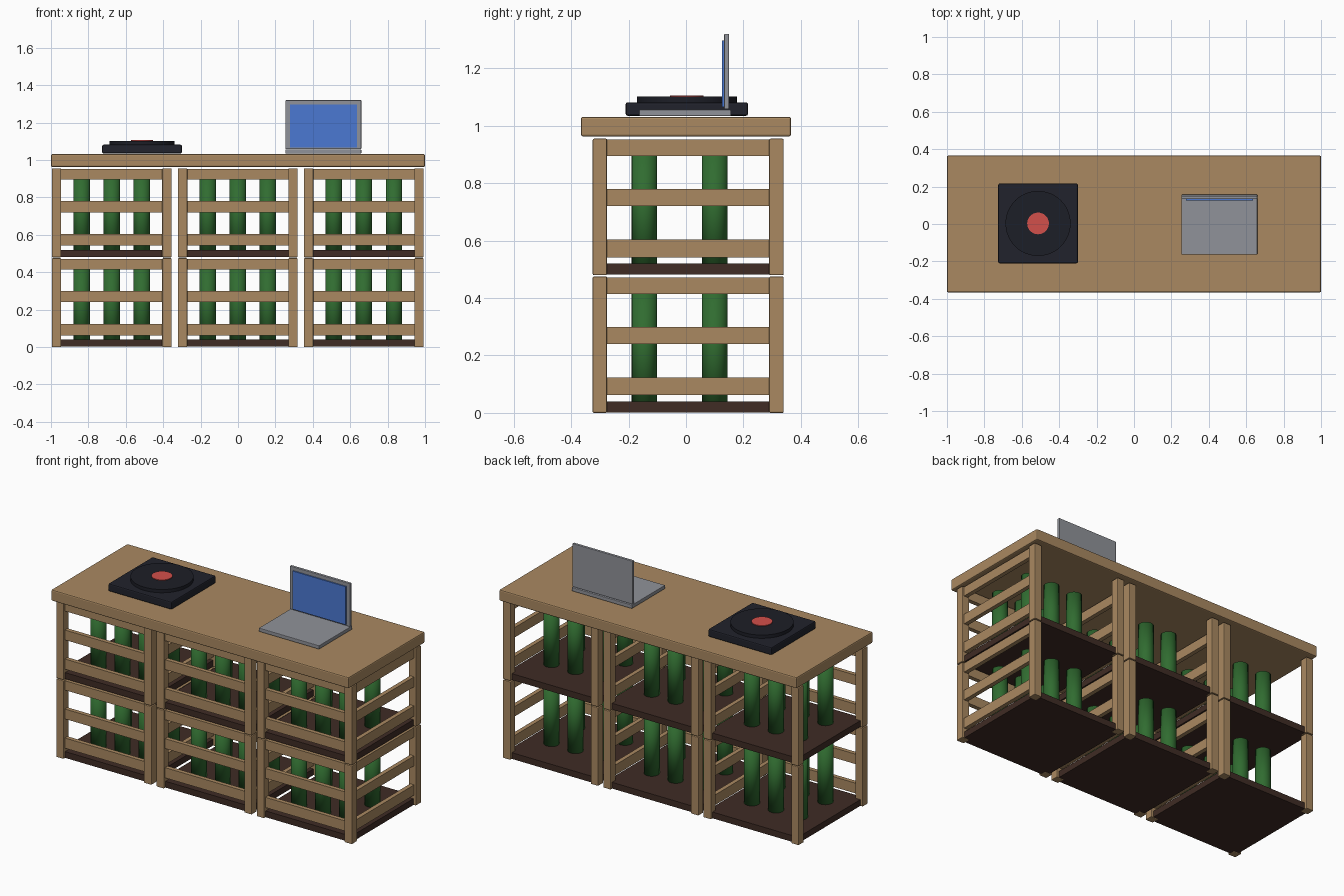
import bpy

cube = bpy.data.objects.get("Cube")
if cube:
    bpy.data.objects.remove(cube, do_unlink=True)


def material(name, rgb):
    mat = bpy.data.materials.new(name)
    mat.use_nodes = True
    mat.diffuse_color = (*rgb, 1)
    bsdf = next(n for n in mat.node_tree.nodes if n.type == 'BSDF_PRINCIPLED')
    bsdf.inputs["Base Color"].default_value = (*rgb, 1)
    return mat


WOOD = material("light wood", (0.40, 0.25, 0.12))
DARK_WOOD = material("dark wood", (0.05, 0.025, 0.018))
GREEN = material("green glass", (0.03, 0.15, 0.03))
BLACK = material("blue black plastic", (0.015, 0.016, 0.025))
VINYL = material("black vinyl", (0.012, 0.013, 0.02))
RED = material("red paper", (0.65, 0.08, 0.07))
GREY = material("grey metal", (0.28, 0.29, 0.32))
BLUE = material("blue display", (0.07, 0.19, 0.65))


def box(name, x, y, z, mat, bevel=0.0):
    """Box between the (low, high) pairs of each axis."""
    spans = (x, y, z)
    bpy.ops.mesh.primitive_cube_add(size=1, location=[(a + b) / 2 for a, b in spans])
    ob = bpy.context.object
    ob.name = name
    ob.scale = [b - a for a, b in spans]
    bpy.ops.object.transform_apply(location=False, rotation=False, scale=True)
    ob.data.materials.append(mat)
    if bevel:
        mod = ob.modifiers.new("soft edges", 'BEVEL')
        mod.width = bevel
        mod.segments = 2
    return ob


def cylinder(name, x, y, z, radius, mat, sides=32):
    bpy.ops.mesh.primitive_cylinder_add(vertices=sides, radius=radius, depth=z[1] - z[0],
                                        location=(x, y, (z[0] + z[1]) / 2))
    ob = bpy.context.object
    ob.name = name
    ob.data.materials.append(mat)
    return ob


# Crate sizes
WIDTH, FRONT, BACK, HEIGHT, POST = 0.64, -0.325, 0.34, 0.475, 0.05
SLAT_INSET, SLAT_THICK = 0.012, 0.026
SLATS = ((0.062, 0.124), (0.24, 0.3), (0.415, 0.472))


def crate(x0, z0):
    """Open crate: four posts, a floor, slats on front and right, six bottles."""
    x1 = x0 + WIDTH
    for x in (x0, x1 - POST):
        for y in (FRONT, BACK - POST):
            box("crate_post", (x, x + POST), (y, y + POST), (z0, z0 + HEIGHT), WOOD, 0.004)
    box("crate_floor", (x0 + 0.015, x1 - 0.015), (FRONT + 0.015, BACK - 0.015),
        (z0 + 0.002, z0 + 0.04), DARK_WOOD)
    for low, high in SLATS:
        z = (z0 + low, z0 + high)
        y = FRONT + SLAT_INSET
        box("front_slat", (x0 + 0.04, x1 - 0.04), (y, y + SLAT_THICK), z, WOOD)
        x = x1 - SLAT_INSET
        box("side_slat", (x - SLAT_THICK, x), (FRONT + 0.04, BACK - 0.04), z, WOOD)
    for column in (-1, 0, 1):
        for y in (-0.145, 0.1):
            cylinder("bottle", x0 + WIDTH / 2 + column * 0.161, y,
                     (z0 + 0.03, z0 + 0.425), 0.044, GREEN)
            bpy.ops.object.shade_smooth()


# Six crates in two rows
for i in range(3):
    for z0 in (0, 0.48):
        crate(-0.995 + i * 0.674, z0)

# Table top
box("table_top", (-1, 1), (-0.366, 0.366), (0.963, 1.031), WOOD, 0.007)

# Record player
px, py = -0.513, 0.003
box("player_body", (px - 0.213, px + 0.213), (py - 0.213, py + 0.213),
    (1.035, 1.082), BLACK, 0.007)
for name, z, radius, mat in (("platter", (1.08, 1.102), 0.174, VINYL),
                             ("record_label", (1.101, 1.106), 0.058, RED)):
    cylinder(name, px, py, z, radius, mat, 48)
    bpy.ops.object.shade_smooth_by_angle()

# Laptop
box("laptop_base", (0.254, 0.659), (-0.163, 0.157), (1.034, 1.056), GREY, 0.003)
box("laptop_lid", (0.254, 0.659), (0.133, 0.15), (1.058, 1.32), GREY, 0.003)
box("laptop_screen", (0.279, 0.635), (0.126, 0.1335), (1.066, 1.298), BLUE)
